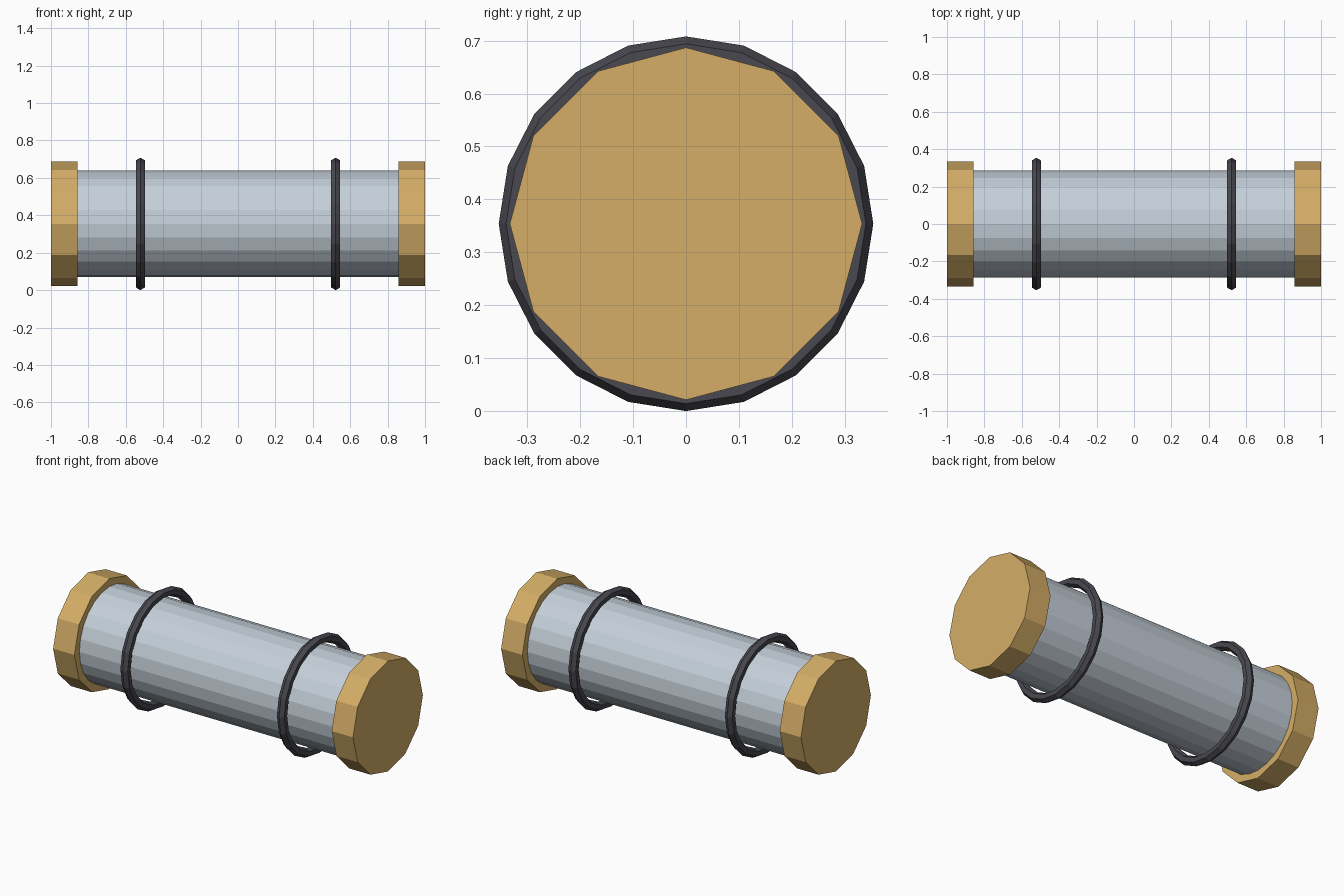
import bpy, bmesh
from math import sin, cos, pi

if "Cube" in bpy.data.objects:
    bpy.data.objects.remove(bpy.data.objects["Cube"])

CZ = 0.354  # height of the long axis


def material(name, rgb):
    m = bpy.data.materials.new(name)
    m.diffuse_color = (*rgb, 1)
    m.use_nodes = True
    m.node_tree.nodes["Principled BSDF"].inputs["Base Color"].default_value = m.diffuse_color
    return m


brass = material("brass", (0.66, 0.42, 0.135))
steel = material("pale steel", (0.56, 0.63, 0.70))
rubber = material("dark rubber", (0.065, 0.065, 0.08))


def finish(name, bm, mat):
    bmesh.ops.recalc_face_normals(bm, faces=bm.faces)
    mesh = bpy.data.meshes.new(name)
    bm.to_mesh(mesh)
    bm.free()
    mesh.materials.append(mat)
    obj = bpy.data.objects.new(name, mesh)
    bpy.context.collection.objects.link(obj)
    return obj


def lathe(name, profile, sides, mat, closed=False):
    """Turn (x, radius) points around the long axis; cap the ends unless closed."""
    bm = bmesh.new()
    rings = [[bm.verts.new((x, r * sin(2 * pi * i / sides), CZ + r * cos(2 * pi * i / sides)))
              for i in range(sides)] for x, r in profile]
    pairs = list(zip(rings, rings[1:]))
    if closed:
        pairs.append((rings[-1], rings[0]))
    else:
        bm.faces.new(rings[0])
        bm.faces.new(rings[-1])
    for a, b in pairs:
        for i in range(sides):
            j = (i + 1) % sides
            bm.faces.new((a[i], a[j], b[j], b[i]))
    return finish(name, bm, mat)


# Main tube
lathe("tube_body", [(-0.87, 0.285), (0.87, 0.285)], 24, steel)

# End caps and loose rings, mirrored left and right
RING_R, WIRE_R = 0.326, 0.028
for side, s in (("left", -1), ("right", 1)):
    lathe(side + "_end_cap", [(s * 0.858, 0.333), (s * 1.0, 0.333)], 12, brass)
    hexagon = [(s * 0.522 + WIRE_R * sin(k * pi / 3), RING_R + WIRE_R * cos(k * pi / 3))
               for k in range(6)]
    lathe(side + "_ring", hexagon, 20, rubber, closed=True)
